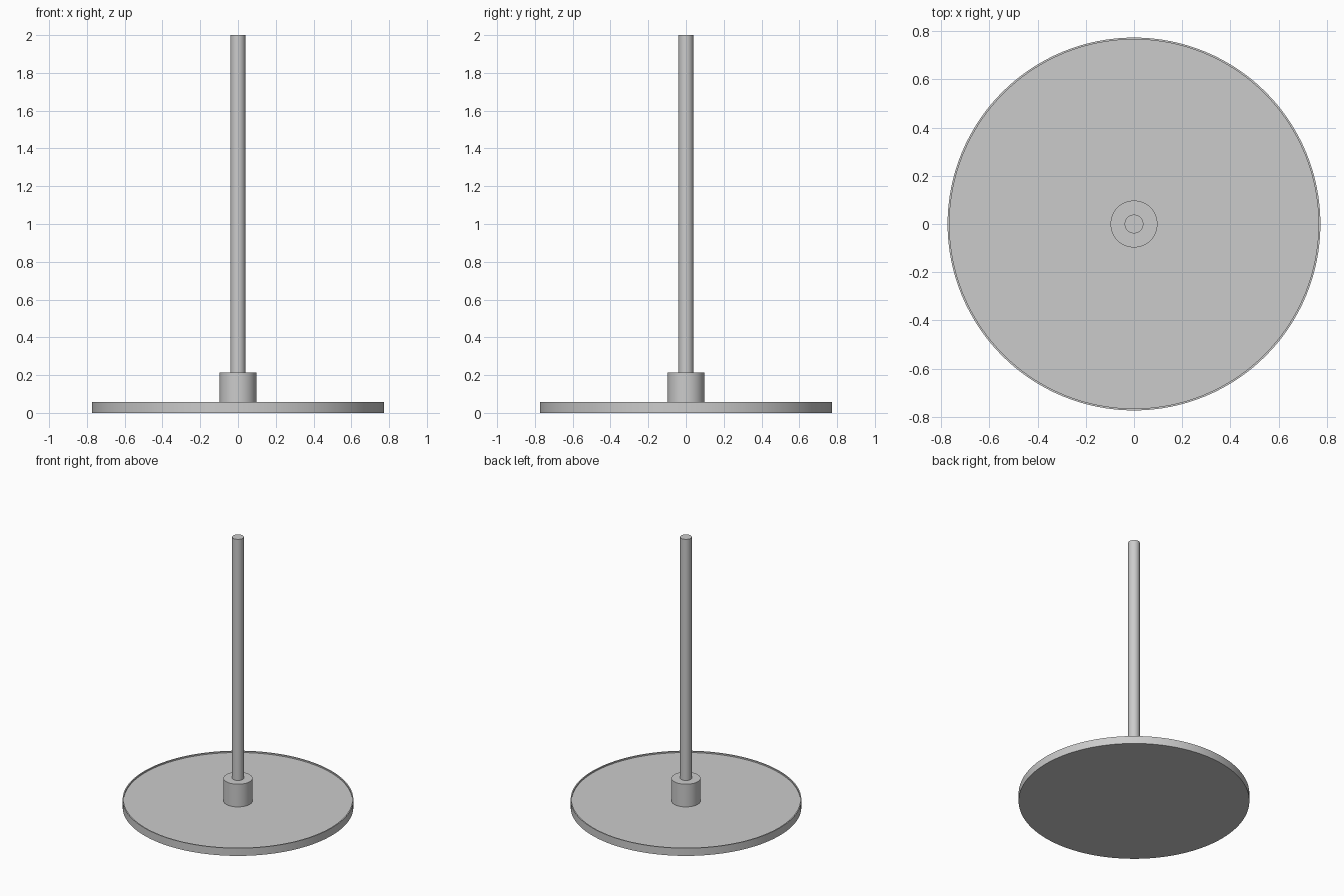
import bpy, bmesh, math

default_cube = bpy.data.objects.get("Cube")
if default_cube:
    bpy.data.objects.remove(default_cube, do_unlink=True)

grey = bpy.data.materials.new("light grey")
grey.use_nodes = True
colour = (0.6, 0.6, 0.6, 1)
grey.diffuse_color = colour
grey.node_tree.nodes["Principled BSDF"].inputs["Base Color"].default_value = colour


def lathe(name, profile, sides=128):
    """Spin a closed (radius, height) outline, starting and ending on the axis."""
    bm = bmesh.new()
    verts = [bm.verts.new((r, 0, z)) for r, z in profile]
    edges = [bm.edges.new(pair) for pair in zip(verts, verts[1:])]
    bmesh.ops.spin(bm, geom=verts + edges, axis=(0, 0, 1), cent=(0, 0, 0),
                   angle=math.tau, steps=sides)
    bmesh.ops.remove_doubles(bm, verts=bm.verts, dist=0.0005)
    bmesh.ops.recalc_face_normals(bm, faces=bm.faces)
    mesh = bpy.data.meshes.new(name)
    bm.to_mesh(mesh)
    bm.free()
    mesh.materials.append(grey)
    obj = bpy.data.objects.new(name, mesh)
    bpy.context.collection.objects.link(obj)
    bpy.ops.object.select_all(action="DESELECT")
    obj.select_set(True)
    bpy.context.view_layer.objects.active = obj
    bpy.ops.object.shade_smooth_by_angle(angle=math.radians(30))
    return obj


def cylinder(name, radius, bottom, top, sides):
    return lathe(name, [(0, bottom), (radius, bottom), (radius, top), (0, top)], sides)


# Round base with a thin raised lip around its shallow tray
floor, lip = 0.047, 0.057
lathe("base_plate", [(0, 0), (0.774, 0), (0.774, lip), (0.766, lip),
                     (0.766, floor), (0, floor)])

# Collar holding the upright pole
cylinder("pole_collar", 0.0975, floor, 0.215, 64)
cylinder("pole", 0.039, 0.215, 2.0, 64)
